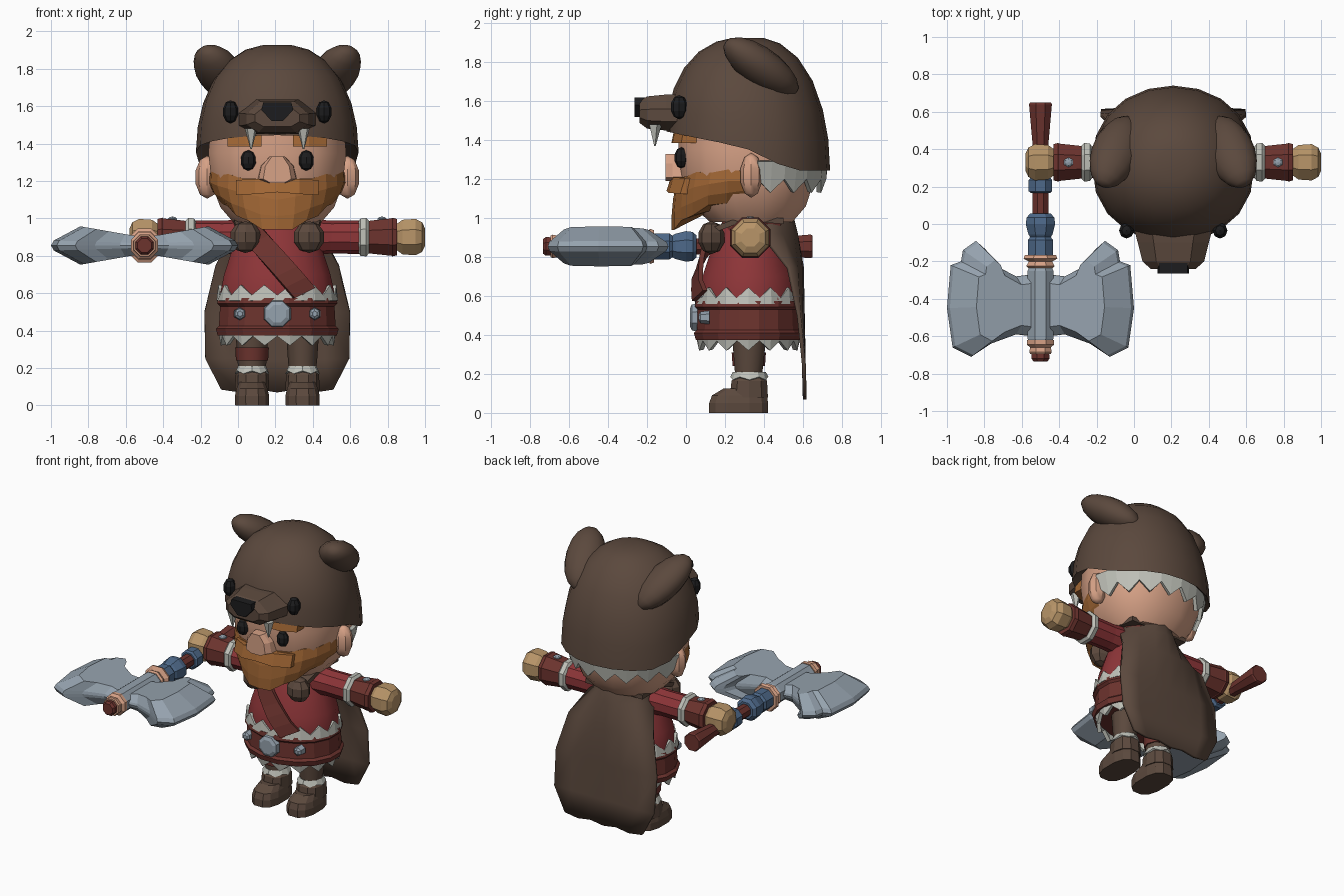
import bpy, bmesh, math
from mathutils import Vector, Matrix

if "Cube" in bpy.data.objects:
    bpy.data.objects.remove(bpy.data.objects["Cube"])

CX = 0.21            # character centre line
CY = 0.32
COL = {
    "dark_fur": (0.105, 0.066, 0.047), "black": (0.012, 0.012, 0.013),
    "skin": (0.68, 0.36, 0.24), "glove_tan": (0.48, 0.30, 0.14),
    "ginger": (0.36, 0.135, 0.035), "tunic_red": (0.27, 0.036, 0.04),
    "leather": (0.15, 0.033, 0.027), "pale_fur": (0.52, 0.53, 0.48),
    "steel": (0.30, 0.36, 0.42), "wrap_blue": (0.075, 0.14, 0.25),
}
MATS = {}
for key, c in COL.items():
    MATS[key] = bpy.data.materials.new(key)
    MATS[key].diffuse_color = (*c, 1)


def finish(name, bm, mat, smooth=False):
    bmesh.ops.recalc_face_normals(bm, faces=bm.faces)
    me = bpy.data.meshes.new(name)
    bm.to_mesh(me)
    bm.free()
    me.materials.append(MATS[mat])
    ob = bpy.data.objects.new(name, me)
    bpy.context.collection.objects.link(ob)
    if smooth:
        bpy.ops.object.select_all(action='DESELECT')
        ob.select_set(True)
        bpy.context.view_layer.objects.active = ob
        bpy.ops.object.shade_smooth_by_angle(angle=math.radians(38))
    return ob


def loft(name, rings, mat, smooth=False, closed=True, caps=True):
    bm = bmesh.new()
    vs = [[bm.verts.new(p) for p in r] for r in rings]
    n = len(rings[0])
    for a, b in zip(vs, vs[1:]):
        for i in range(n if closed else n - 1):
            j = (i + 1) % n
            bm.faces.new((a[i], a[j], b[j], b[i]))
    if caps:
        bm.faces.new(vs[0])
        bm.faces.new(vs[-1])
    return finish(name, bm, mat, smooth)


def oval(z, rx, y0, y1, n=16, x=CX, p=1.0):
    """Horizontal ring from front y0 to back y1; p < 1 makes it boxier."""
    out = []
    for i in range(n):
        a = 2 * math.pi * (i + 0.5) / n
        s, c = math.sin(a), math.cos(a)
        out.append((x + rx * math.copysign(abs(s) ** p, s),
                    (y0 + y1) / 2 - (y1 - y0) / 2 * math.copysign(abs(c) ** p, c), z))
    return out


def stack(name, rows, mat, n=16, smooth=True, x=CX, p=1.0):
    return loft(name, [oval(*r, n=n, x=x, p=p) for r in rows], mat, smooth)


def rod(name, axis, centre, rows, mat, n=8):
    """Turned part along x or y; rows are (position, radius)."""
    rings = []
    for t, r in rows:
        ring = []
        for i in range(n):
            a = 2 * math.pi * (i + 0.5) / n
            u, w = r * math.cos(a), r * math.sin(a)
            ring.append((t, centre[0] + u, centre[1] + w) if axis == 'x'
                        else (centre[0] + u, t, centre[1] + w))
        rings.append(ring)
    return loft(name, rings, mat)


def ball(name, c, r, mat, seg=10, rot=None, smooth=True):
    bm = bmesh.new()
    m = Matrix.Translation(c) @ (rot or Matrix()) @ Matrix.Diagonal((*r, 1))
    bmesh.ops.create_uvsphere(bm, u_segments=seg, v_segments=max(5, seg * 2 // 3), radius=1, matrix=m)
    return finish(name, bm, mat, smooth)


def zigzag(name, fn, n, mat="pale_fur", closed=True):
    """Tooth-edged fur band: fn(t, tip) gives attached and free edge points."""
    m = 2 * n + (0 if closed else 1)
    rows = [[fn(i / (2 * n), None) for i in range(m)], [fn(i / (2 * n), i % 2) for i in range(m)]]
    ob = loft(name, rows, mat, closed=closed, caps=False)
    ob.modifiers.new("thickness", 'SOLIDIFY').thickness = 0.025
    return ob


# ---- fur hood -------------------------------------------------------------
def hood_point(a, t, k=1.0):
    s, c = math.sin(a), math.cos(a)          # a = 0 faces front
    f = max(0.0, min(1.0, (c + 0.45) / 0.5))
    rim = 1.245 + 0.12 * f + 0.08 * max(0, c)
    rad = k * math.cos(t * math.pi / 2) ** 0.8
    y = -0.42 * math.copysign(abs(c) ** 0.87, c)
    return (CX + 0.435 * s * rad, CY + y * rad, rim + (1.93 - rim) * math.sin(t * math.pi / 2))


angles = [2 * math.pi * i / 20 for i in range(20)]
loft("hood", [[hood_point(a, 0.05, 0.86) for a in angles]] +
     [[hood_point(a, t) for a in angles] for t in (0, 0.15, 0.3, 0.47, 0.64, 0.8, 0.92)], "dark_fur", True)


def snout_ring(y, hw, z0, z1):
    q = [(-.6, 0), (.6, 0), (1, .25), (1, .6), (.55, 1), (-.55, 1), (-1, .6), (-1, .25)]
    return [(CX + hw * u, y, z0 + (z1 - z0) * v) for u, v in q]


loft("hood_snout", [snout_ring(0.05, .23, 1.45, 1.64), snout_ring(-.1, .19, 1.45, 1.635),
                    snout_ring(-.2, .165, 1.46, 1.625), snout_ring(-.24, .12, 1.49, 1.60)], "dark_fur")
loft("hood_nose", [[(CX + u, y, z) for u, z in ((-.03, 1.52), (.03, 1.52), (.085, 1.58), (.075, 1.62), (-.075, 1.62), (-.085, 1.58))]
                   for y in (-.2, -.265)], "black")
zigzag("hood_back_fur", lambda t, tip: (
    CX + (0.42 if tip is None else 0.40 - .02 * tip) * math.sin(math.pi + (t - .5) * 2.9),
    CY - (0.41 if tip is None else 0.40 - .02 * tip) * math.cos(math.pi + (t - .5) * 2.9),
    1.29 if tip is None else 1.20 - .07 * tip), 8, closed=False)

for s, side in ((-1, "left"), (1, "right")):
    d = Vector((-s * 0.16, 0.37, -0.27)).normalized()
    ball(side + "_hood_ear", (CX + s * .305, 0.385, 1.775), (.10, .13, .235), "dark_fur", 14,
         d.to_track_quat('Z', 'X').to_matrix().to_4x4())
    ball(side + "_hood_eye", (CX + s * .25, -.035, 1.57), (.042, .045, .062), "black", 8, smooth=False)
    bm = bmesh.new()
    bmesh.ops.create_cone(bm, cap_ends=True, segments=5, radius1=.004, radius2=.035, depth=.11,
                          matrix=Matrix.Translation((CX + s * .14, -.16, 1.425)))
    finish(side + "_hood_tooth", bm, "pale_fur")

    # face pieces
    ball(side + "_ear", (CX + s * .375, .335, 1.22), (.065, .058, .115), "skin", 8)
    ball(side + "_eye", (CX + s * .155, -.025, 1.31), (.042, .035, .055), "black", 8, smooth=False)
    loft(side + "_eyebrow", [[(CX + s * x, y, z) for y, z in ((-.075 + b, 1.385), (0.03 + b, 1.385), (0.03 + b, 1.46), (-.06 + b, 1.46))]
                             for x, b in ((.085, 0), (.17, .005), (.265, .05))], "ginger")
    loft(side + "_moustache", [[(CX + s * x, y + b, z + dz) for y, z in ((-.10, 1.13), (0, 1.13), (0, 1.21), (-.075, 1.21))]
                               for x, b, dz in ((0, 0, 0.01), (.12, .01, 0), (.22, .07, -.005))], "ginger")

# ---- head -----------------------------------------------------------------
stack("head", [(0.98, .24, .12, .55), (1.06, .31, .03, .62), (1.18, .355, -.03, .66),
               (1.35, .375, -.045, .68), (1.50, .36, -.04, .66)], "skin", p=.88)
loft("nose", [[(CX + u * k, y, z) for u, z in ((-.10, 1.21), (-.05, 1.19), (.05, 1.19), (.10, 1.21), (.085, 1.28), (.04, 1.33), (-.04, 1.33), (-.085, 1.28))]
              for y, k in ((0, 1.05), (-.07, 1), (-.105, .75))], "skin")

# ---- beard: curved shell tapering to a chin wedge ---------------------------
cols = [math.radians(-92 + 184 * i / 12) for i in range(13)]
rows = []
for t, kx, ky in ((0, .96, .80), (0, 1, .98), (.35, 1.01, 1.03), (.7, .95, 1.05), (1, .84, 1.05)):
    row = []
    for i, a in enumerate(cols):
        s, c = math.sin(a), math.cos(a)
        top = 1.185 + .055 * abs(s) + (.012 if i % 2 else 0)
        low = .94 + .16 * abs(s) ** 1.8 - (.015 if i % 2 else 0)
        row.append((CX + .362 * kx * s, CY - .375 * ky * abs(c) ** .88, top + (low - top) * t))
    rows.append(row)
rows.append([(CX + .2 * math.sin(a), .26 - .1 * math.cos(a), 1.06) for a in cols])
loft("beard", rows, "ginger", closed=False, caps=False)

# ---- torso ----------------------------------------------------------------
stack("tunic", [(.38, .28, .08, .56), (.58, .315, .06, .59), (.70, .29, .08, .57), (.82, .25, .12, .53),
                (.93, .20, .16, .50), (1.0, .15, .2, .47)], "tunic_red")
stack("belt", [(.375, .325, .045, .60), (.41, .335, .035, .61), (.425, .318, .05, .595), (.53, .312, .055, .59),
               (.545, .328, .04, .60), (.575, .322, .045, .60)], "leather", smooth=False)


def ring_fur(rx, ry, za, zt, zv, flare):
    def fn(t, tip):
        a = 2 * math.pi * t
        k = 1 if tip is None else 1 + flare
        return (CX + rx * k * math.sin(a), CY - ry * k * math.cos(a),
                za if tip is None else (zt if tip else zv))
    return fn


zigzag("belt_upper_fur", ring_fur(.325, .275, .56, .645, .59, -.03), 14)
zigzag("belt_lower_fur", ring_fur(.315, .27, .40, .32, .37, -.04), 14)
rod("buckle", 'y', (CX, .49), [(.06, .078), (.03, .072), (.02, .05)], "steel")
for s in (-1, 1):
    rod("belt_stud", 'y', (CX + s * .20, .49), [(.12, .035), (.075, .03), (.065, .015)], "steel", 6)

# diagonal sash wrapped over the chest
sash = []
for i in range(7):
    t = i / 6
    row = []
    for o in (-.055, .055):
        x, z = -.14 + .28 * t + o, .93 - .33 * t + o * .5
        rx = .21 + .34 * max(0, .93 - z) if z > .7 else .295 + .1 * (.7 - z)
        ry = rx * .86
        row.append((CX + x, CY - .012 - ry * math.sqrt(max(.05, 1 - (x / rx) ** 2)), z))
    sash.append(row)
ob = loft("sash", sash, "leather", closed=False, caps=False)
ob.modifiers.new("thickness", 'SOLIDIFY').thickness = 0.025

# ---- collar, paws and cape -------------------------------------------------
stack("collar", [(.93, .21, .17, .53), (.99, .20, .18, .54), (1.05, .16, .21, .53)], "leather", n=12, smooth=False)
cape = []
for z, y, hw, bend in ((1.06, .52, .17, .14), (1.0, .555, .19, .18), (.92, .575, .24, .18), (.75, .605, .33, .07),
                       (.5, .61, .39, .02), (.25, .615, .385, 0), (.085, .62, .30, 0)):
    cape.append([(CX + hw * u, y - bend * u * u, z - (.015 if z < .1 and k % 2 else 0))
                 for k, u in enumerate((-1, -.66, -.33, 0, .33, .66, 1))])
ob = loft("cape", cape, "dark_fur", True, closed=False, caps=False)
ob.modifiers.new("thickness", 'SOLIDIFY').thickness = 0.02
for s, side in ((-1, "left"), (1, "right")):
    ball(side + "_cape_paw", (CX + s * .17, .13, .90), (.085, .07, .085), "dark_fur", 8, smooth=False)
    loft(side + "_cape_strap", [[(CX + s * x + o, y, z + h) for o, h in ((-.05, 0), (.05, 0), (.05, .03), (-.05, .03))]
                                for x, y, z in ((.17, .13, .92), (.185, .3, .985), (.17, .5, .97))], "dark_fur")

    # arms
    def arm(name, parts, mat, n=8):
        rod(side + name, 'x', (.33, .9), [(CX + s * (x - CX), r) for x, r in parts], mat, n)
    arm("_sleeve", [(.33, .10), (.5, .088), (.66, .09)], "tunic_red", 10)
    arm("_cuff_fur", [(.645, .09), (.655, .108), (.685, .112), (.70, .095)], "pale_fur")
    arm("_bracer", [(.69, .092), (.715, .096), (.82, .108), (.825, .112), (.85, .105)], "leather")
    arm("_glove", [(.84, .07), (.88, .10), (.95, .105), (.985, .085), (1.0, .05)], "glove_tan")
    ball(side + "_bracer_stud", (CX + s * .56, .33, 0.995), (.028, .028, .015), "steel", 6, smooth=False)

    # legs
    x = CX + s * .135
    stack(side + "_trouser", [(.17, .07, .25, .39), (.24, .078, .245, .40), (.42, .09, .23, .42)], "dark_fur", 10, x=x)
    zigzag(side + "_boot_fur", lambda t, tip: (
        x + (.075 if tip is None else .092) * math.sin(2 * math.pi * t),
        .325 - (.085 if tip is None else .098) * math.cos(2 * math.pi * t),
        .21 if tip is None else .185 - .015 * tip), 6)
    stack(side + "_boot_shaft", [(.08, .092, .22, .425), (.165, .088, .23, .42), (.185, .075, .245, .405)], "dark_fur", 10, False, x, .85)
    stack(side + "_boot_foot", [(0, .092, .115, .425), (.05, .094, .115, .425), (.09, .085, .13, .42), (.125, .07, .19, .41)],
          "dark_fur", 12, False, x, .75)
stack("leg_strap", [(.24, .086, .235, .41), (.31, .09, .23, .415)], "leather", 10, x=CX - .135)

# ---- double axe held along y ------------------------------------------------
AX, AZ = -.5, .855
for name, rows, mat in (
        ("axe_handle", [(-.735, .04), (-.72, .052), (-.6, .045), (.42, .045), (.47, .05), (.64, .066), (.65, .06)], "leather"),
        ("axe_lower_wrap", [(.165, .055), (.175, .068), (.235, .068), (.25, .055)], "wrap_blue"),
        ("axe_upper_wrap", [(-.17, .06), (-.165, .072), (-.085, .072), (-.07, .06), (-.055, .07), (0, .085), (.035, .08), (.055, .06)], "wrap_blue"),
        ("axe_top_ring", [(-.235, .07), (-.225, .082), (-.20, .068), (-.185, .098), (-.165, .09)], "skin"),
        ("axe_end_ring", [(-.695, .06), (-.685, .065), (-.66, .06), (-.645, .078), (-.62, .078)], "skin"),
        ("axe_socket", [(-.63, .068), (-.615, .074), (-.25, .074), (-.235, .068)], "steel")):
    rod(name, 'y', (AX, AZ), rows, mat)

EDGE = [(.05, -.27), (.13, -.28), (.265, -.21), (.30, -.13), (.345, -.09), (.415, -.14), (.425, -.20), (.48, -.22),
        (.50, -.45), (.47, -.66), (.37, -.71), (.265, -.64), (.13, -.59), (.05, -.60)]
for s, side in ((-1, "left"), (1, "right")):
    def face(k, z):
        return [(AX + s * (.05 + (x - .05) * (1 - .35 * k)), -.43 + (y + .43) * (1 - .3 * k),
                 AZ + z * (.6 + x * 1.5)) for x, y in EDGE]
    loft(side + "_axe_blade", [face(1, -.076), face(.1, -.02), face(0, 0), face(.1, .02), face(1, .076)], "steel")

for m in bpy.data.materials:
    if m.users and not m.is_grease_pencil:
        m.use_nodes = True
        m.node_tree.nodes["Principled BSDF"].inputs["Base Color"].default_value = m.diffuse_color
